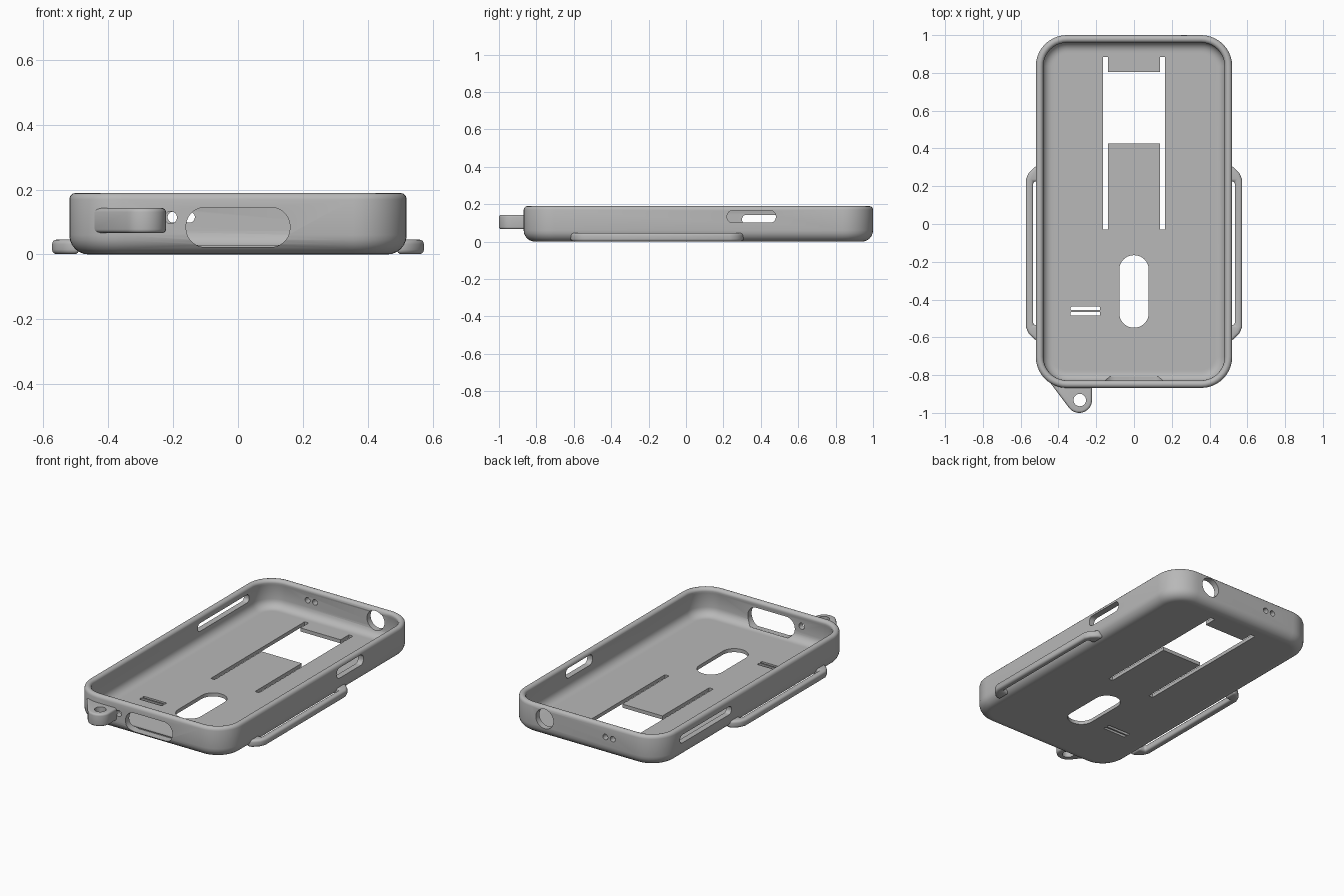
import bpy, bmesh
from math import sin, cos, pi, radians

if "Cube" in bpy.data.objects:
    bpy.data.objects.remove(bpy.data.objects["Cube"], do_unlink=True)

grey = bpy.data.materials.new("case grey")
grey.use_nodes = True
colour = (0.48, 0.48, 0.48, 1)
grey.diffuse_color = colour
grey.node_tree.nodes["Principled BSDF"].inputs["Base Color"].default_value = colour

WIDTH, BACK, FRONT, HEIGHT, CORNER = 0.52, 1.0, -0.868, 0.19, 0.165
MID = (BACK + FRONT) / 2
LENGTH = (BACK - FRONT) / 2


def rounded_rect(cx, cy, hw, hh, r, steps=10):
    """Outline of a rounded rectangle, counter-clockwise."""
    pts = []
    for k, (sx, sy) in enumerate([(1, 1), (-1, 1), (-1, -1), (1, -1)]):
        for i in range(steps + 1):
            a = pi / 2 * (k + i / steps)
            pts.append((cx + sx * (hw - r) + r * cos(a), cy + sy * (hh - r) + r * sin(a)))
    return pts


def box_outline(x0, x1, y0, y1):
    return [(x0, y0), (x1, y0), (x1, y1), (x0, y1)]


def circle(cx, cy, r, n=32):
    return [(cx + r * cos(2 * pi * i / n), cy + r * sin(2 * pi * i / n)) for i in range(n)]


def finish_mesh(name, bm):
    bmesh.ops.recalc_face_normals(bm, faces=bm.faces)
    mesh = bpy.data.meshes.new(name)
    bm.to_mesh(mesh)
    bm.free()
    mesh.materials.append(grey)
    obj = bpy.data.objects.new(name, mesh)
    bpy.context.collection.objects.link(obj)
    return obj


def prism(name, outline, axis, lo, hi):
    """Extrude a flat outline along the given axis."""
    place = {"x": lambda u, v, w: (w, u, v),
             "y": lambda u, v, w: (u, w, v),
             "z": lambda u, v, w: (u, v, w)}[axis]
    bm = bmesh.new()
    ends = [[bm.verts.new(place(u, v, w)) for u, v in outline] for w in (lo, hi)]
    for ring in ends:
        bm.faces.new(ring)
    n = len(outline)
    for i in range(n):
        j = (i + 1) % n
        bm.faces.new((ends[0][i], ends[0][j], ends[1][j], ends[1][i]))
    return finish_mesh(name, bm)


def select_only(obj):
    bpy.ops.object.select_all(action="DESELECT")
    obj.select_set(True)
    bpy.context.view_layer.objects.active = obj


def cut(obj, cutters):
    for c in cutters:
        c.hide_render = True
        mod = obj.modifiers.new("cut", "BOOLEAN")
        mod.operation, mod.solver, mod.object = "DIFFERENCE", "EXACT", c
        select_only(obj)
        bpy.ops.object.modifier_apply(modifier=mod.name)
        bpy.data.objects.remove(c, do_unlink=True)


def soften(obj, width=0, angle=35):
    select_only(obj)
    if width:
        mod = obj.modifiers.new("round", "BEVEL")
        mod.width, mod.segments, mod.angle_limit = width, 4, radians(40)
        bpy.ops.object.modifier_apply(modifier=mod.name)
    select_only(obj)
    bpy.ops.object.shade_smooth_by_angle(angle=radians(angle))


# Tray shell: one wall section (inset, height) swept round the outline
def arc(cx, cz, r, start, end, n=6):
    return [(cx + r * cos(radians(start + (end - start) * i / n)),
             cz + r * sin(radians(start + (end - start) * i / n))) for i in range(n + 1)]


FLOOR = 0.022
section = ([(0.07, 0)] + arc(0.06, 0.06, 0.06, 270, 180)
           + arc(0.02, HEIGHT - 0.02, 0.02, 180, 0)
           + [(0.036, HEIGHT - 0.032)]
           + arc(0.086, FLOOR + 0.05, 0.05, 180, 270) + [(0.096, FLOOR)])
bm = bmesh.new()
rings = []
for inset, z in section:
    outline = rounded_rect(0, MID, WIDTH - inset, LENGTH - inset, CORNER - inset)
    rings.append([bm.verts.new((x, y, z)) for x, y in outline])
for a, b in zip(rings, rings[1:]):
    for i in range(len(a)):
        j = (i + 1) % len(a)
        bm.faces.new((a[i], a[j], b[j], b[i]))
bm.faces.new(rings[0])
bm.faces.new(rings[-1])
shell = finish_mesh("case_shell", bm)

# Floor openings: strap slots, window, oval opening, speaker slits
floor_cuts = [box_outline(-0.165, -0.137, -0.03, 0.885),
              box_outline(0.137, 0.165, -0.03, 0.885),
              box_outline(-0.15, 0.15, 0.425, 0.805),
              rounded_rect(0, -0.357, 0.078, 0.192, 0.077),
              rounded_rect(-0.257, -0.447, 0.078, 0.009, 0.004, 3),
              rounded_rect(-0.257, -0.475, 0.078, 0.009, 0.004, 3)]
cutters = [prism("floor_cutter", o, "z", -0.05, 0.06) for o in floor_cuts]

# Front wall: charging port and microphone hole
front_cuts = [rounded_rect(0, 0.084, 0.16, 0.061, 0.058), circle(-0.207, 0.114, 0.019)]
cutters += [prism("front_cutter", o, "y", FRONT - 0.05, FRONT + 0.06) for o in front_cuts]

# Back wall: audio jack and two small holes
back_cuts = [circle(0.265, 0.115, 0.06), circle(-0.15, 0.115, 0.017), circle(-0.2, 0.115, 0.017)]
cutters += [prism("back_cutter", o, "y", BACK - 0.06, BACK + 0.05) for o in back_cuts]

# Side walls: button openings
cutters.append(prism("side_cutter", rounded_rect(0.35, 0.133, 0.13, 0.032, 0.028), "x", 0.46, 0.6))
cutters.append(prism("side_cutter", rounded_rect(0.55, 0.118, 0.25, 0.025, 0.022), "x", -0.6, -0.46))
cut(shell, cutters)
soften(shell)

# Strap bars along both sides, each leaving a narrow slot beside the shell
bar_outline = [(0.49, -0.62), (0.525, -0.612), (0.558, -0.58), (0.573, -0.545),
               (0.573, 0.235), (0.558, 0.27), (0.525, 0.302), (0.49, 0.31),
               (0.49, 0.225), (0.534, 0.225), (0.534, -0.535), (0.49, -0.535)]
for name, side in (("left_strap_bar", 1), ("right_strap_bar", -1)):
    bar = prism(name, [(side * x, y) for x, y in bar_outline], "z", 0.001, 0.046)
    soften(bar, 0.014)

# Lanyard lug on the front corner
LUG_X, LUG_Y, LUG_R = -0.29, -0.932, 0.068
lug_outline = [(-0.455, -0.825)]
for i in range(15):
    a = radians(220 + 140 * i / 14)
    lug_outline.append((LUG_X + LUG_R * cos(a), LUG_Y + LUG_R * sin(a)))
lug_outline += [(-0.222, -0.85), (-0.4, -0.845)]
lug = prism("lanyard_lug", lug_outline, "z", 0.066, 0.143)
soften(lug, 0.012)
cut(lug, [prism("lug_cutter", circle(LUG_X + 0.003, LUG_Y, 0.033), "z", 0, 0.3)])
soften(lug)
